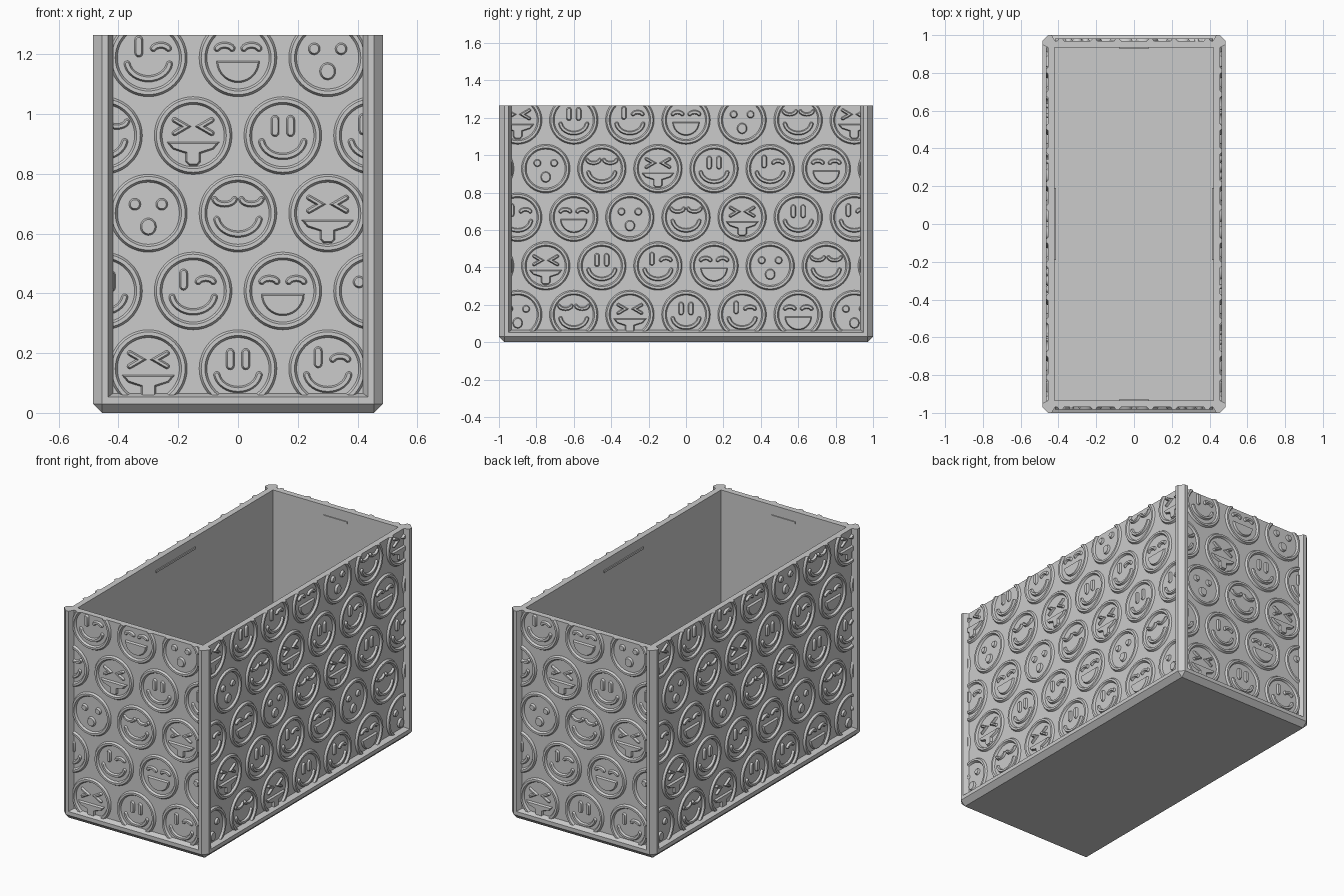
import bpy, bmesh
from math import sin, cos, pi, radians
from mathutils import Matrix, Vector

if "Cube" in bpy.data.objects:
    bpy.data.objects.remove(bpy.data.objects["Cube"])

A, B, TOP = 0.485, 1.0, 1.265      # half width, half depth, height
RECESS, CHAMFER, WALL = 0.03, 0.03, 0.065
RELIEF, BEVEL = 0.012, 0.005

grey = bpy.data.materials.new("plain_grey")
grey.use_nodes = True
grey.diffuse_color = (0.6, 0.6, 0.6, 1)
grey.node_tree.nodes["Principled BSDF"].inputs["Base Color"].default_value = (0.6, 0.6, 0.6, 1)


def finish(bm, name, normals=True):
    if normals:
        bmesh.ops.recalc_face_normals(bm, faces=bm.faces)
    mesh = bpy.data.meshes.new(name)
    bm.to_mesh(mesh)
    bm.free()
    mesh.materials.append(grey)
    ob = bpy.data.objects.new(name, mesh)
    bpy.context.collection.objects.link(ob)
    return ob


def around(corner):
    """Mirror the points of one corner into all four, counter-clockwise."""
    out = []
    for sx, sy in ((1, 1), (-1, 1), (-1, -1), (1, -1)):
        pts = [(sx * x, sy * y) for x, y in corner]
        out += pts if sx * sy > 0 else pts[::-1]
    return out


# Base: chamfered slab, its upper edge sloping in to the wall panels
def octagon(inset):
    a, b = A - inset, B - inset
    return around([(a, b - CHAMFER), (a - CHAMFER, b)])


bm = bmesh.new()
sections = [(around([(A - CHAMFER, B - CHAMFER)] * 2), 0), (octagon(0), CHAMFER),
            (octagon(0), 0.053), (octagon(RECESS), WALL)]
rings = [[bm.verts.new((x, y, z)) for x, y in pts] for pts, z in sections]
for low, high in zip(rings, rings[1:]):
    for i in range(8):
        j = (i + 1) % 8
        bm.faces.new((low[i], low[j], high[j], high[i]))
bm.faces.new(rings[-1])
bmesh.ops.remove_doubles(bm, verts=bm.verts, dist=0.0001)
bmesh.ops.holes_fill(bm, edges=bm.edges, sides=0)
finish(bm, "base")

# Walls with corner posts: one outline extruded up
bm = bmesh.new()
post = [(A - RECESS, B - 0.066), (A, B - 0.05), (A, B - CHAMFER),
        (A - CHAMFER, B), (A - 0.05, B), (A - 0.066, B - RECESS)]
edges = []
for loop in (around(post), around([(A - WALL, B - WALL)])):
    vs = [bm.verts.new((x, y, 0.05)) for x, y in loop]
    edges += [bm.edges.new((vs[i - 1], vs[i])) for i in range(len(vs))]
bmesh.ops.triangle_fill(bm, edges=edges, use_beauty=True)
up = bmesh.ops.extrude_face_region(bm, geom=bm.faces[:])["geom"]
bmesh.ops.translate(bm, vec=(0, 0, TOP - 0.05),
                    verts=[v for v in up if isinstance(v, bmesh.types.BMVert)])
finish(bm, "walls_and_posts")


# Relief helpers, drawn flat with height along z
def arc(cx, cy, rx, ry, start, end, n):
    return [(cx + rx * cos(radians(start + (end - start) * i / n)),
             cy + ry * sin(radians(start + (end - start) * i / n))) for i in range(n + 1)]


def oval(cx, cy, rx, ry):
    return arc(cx, cy, rx, ry, 0, 360, 24)[:-1]


def stroke(path, r):
    """Outline of a round-ended band along a path."""
    pts = [Vector(p) for p in path]
    n = len(pts)
    dirs = [(pts[min(i + 1, n - 1)] - pts[max(i - 1, 0)]).normalized() for i in range(n)]
    right, left = [], []
    for i, (p, d) in enumerate(zip(pts, dirs)):
        side = Vector((d.y, -d.x))
        k = r
        if 0 < i < n - 1:
            k = r / max(0.4, d.dot((pts[i + 1] - p).normalized()))
        right.append(p + side * k)
        left.append(p - side * k)

    def cap(p, d):
        s = Vector((d.y, -d.x))
        return [p + (s * cos(t) + d * sin(t)) * r for t in [pi * j / 6 for j in range(1, 6)]]
    return right + cap(pts[-1], dirs[-1]) + left[::-1] + cap(pts[0], -dirs[0])


def raised(bm, outline, u, v):
    face = bm.faces.new([bm.verts.new((x + u, y + v, 0)) for x, y in outline])
    face.normal_update()
    if face.normal.z < 0:
        face.normal_flip()
    bmesh.ops.inset_region(bm, faces=[face], thickness=BEVEL, depth=RELIEF,
                           use_boundary=True, use_even_offset=True)


def rim(bm, u, v, n=48):
    loops = [[bm.verts.new((u + r * cos(2 * pi * i / n), v + r * sin(2 * pi * i / n), h))
              for i in range(n)]
             for r, h in ((0.13, 0), (0.123, RELIEF), (0.111, RELIEF), (0.104, 0))]
    for o, q in zip(loops, loops[1:]):
        for i in range(n):
            bm.faces.new((o[i - 1], o[i], q[i], q[i - 1]))


# The six expressions
smile = stroke(arc(0, -0.01, 0.072, 0.06, 190, 350, 16), 0.011)


def pill(x, y=0.032):
    return stroke([(x, y - 0.022), (x, y + 0.022)], 0.014)


def arch(x):
    return stroke(arc(x, 0.028, 0.026, 0.014, 165, 15, 8), 0.011)


def lid(x):
    return stroke(arc(x, 0.05, 0.034, 0.02, 190, 350, 8), 0.01)


def chevron(s):
    return stroke([(s * 0.062, 0.052), (s * 0.024, 0.03), (s * 0.062, 0.008)], 0.009)


half = [(0.088, -0.022), (0.068, -0.046), (0.025, -0.06), (0.025, -0.088), (0.014, -0.1)]
tongue = half + [(-x, y) for x, y in half[::-1]]
faces = [
    [chevron(-1), chevron(1), tongue],
    [pill(-0.026), pill(0.026), smile],
    [pill(-0.032, 0.038), arch(0.042), smile],
    [arch(-0.045), arch(0.045), arc(0, -0.01, 0.072, 0.073, 180, 360, 20)],
    [oval(-0.045, 0.03, 0.02, 0.02), oval(0.045, 0.03, 0.02, 0.02), oval(0, -0.045, 0.027, 0.029)],
    [lid(-0.045), lid(0.045), smile],
]
row_start = [1, 2, 5, 0, 3]


# Staggered rows of faces on one wall, trimmed to its frame
def face_panel(name, half_width, depth, angle):
    bm = bmesh.new()
    for row, start in enumerate(row_start):
        v = 0.148 + 0.26 * row
        for k in range(-4, 5):
            u = 0.3 * k - 0.15 * (row % 2)
            if abs(u) < half_width + 0.13:
                rim(bm, u, v)
                for outline in faces[(start + k) % 6]:
                    raised(bm, outline, u, v)
    for co, no in (((half_width, 0, 0), (1, 0, 0)), ((-half_width, 0, 0), (-1, 0, 0)),
                   ((0, 0.06, 0), (0, -1, 0)), ((0, TOP, 0), (0, 1, 0))):
        cut = bmesh.ops.bisect_plane(bm, geom=bm.verts[:] + bm.edges[:] + bm.faces[:],
                                     plane_co=co, plane_no=no, clear_outer=True)["geom_cut"]
    # Close the cut ends along the top edge down to the wall
    ends = [e for e in cut if isinstance(e, bmesh.types.BMEdge)]
    for g in bmesh.ops.extrude_edge_only(bm, edges=ends)["geom"]:
        if isinstance(g, bmesh.types.BMVert):
            g.co.z = 0
    bm.transform(Matrix.Rotation(angle, 4, "Z") @ Matrix.Translation((0, -depth, 0))
                 @ Matrix.Rotation(pi / 2, 4, "X"))
    ob = finish(bm, name, normals=False)
    bpy.ops.object.select_all(action="DESELECT")
    ob.select_set(True)
    bpy.context.view_layer.objects.active = ob
    bpy.ops.object.shade_smooth_by_angle(angle=radians(30))


# Thin catch ridge inside each wall, near the top
def catch(name, length, depth, angle):
    bm = bmesh.new()
    bmesh.ops.create_cube(bm, size=1)
    bmesh.ops.scale(bm, vec=(length, 0.012, 0.012), verts=bm.verts)
    bm.transform(Matrix.Rotation(angle, 4, "Z") @ Matrix.Translation((0, -depth, 1.2)))
    finish(bm, name)


for i, side in enumerate(("front", "left", "back", "right")):
    across, out, length = ((A, B, 0.16), (B, A, 0.38))[i % 2]
    face_panel(side + "_face_relief", across - 0.066, out - RECESS, i * pi / 2)
    catch(side + "_inner_ridge", length, out - WALL, i * pi / 2)
